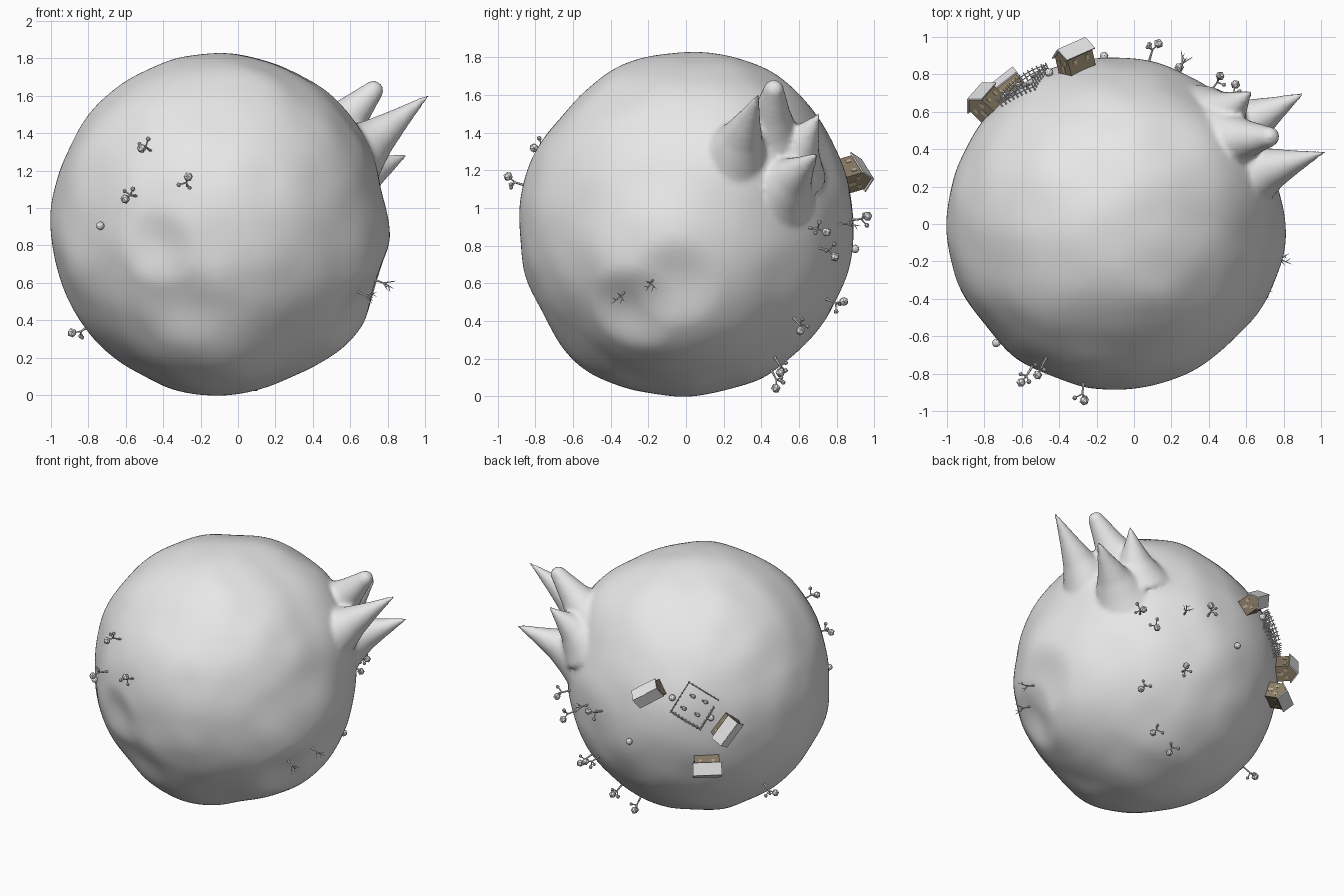
import bpy, bmesh, math, random
from mathutils import Vector, Matrix, noise

random.seed(4)
if "Cube" in bpy.data.objects:
    bpy.data.objects.remove(bpy.data.objects["Cube"])

CENTRE = Vector((-0.11, 0, 0.915))


def material(name, colour):
    m = bpy.data.materials.new(name)
    m.use_nodes = True
    m.diffuse_color = (*colour, 1)
    m.node_tree.nodes["Principled BSDF"].inputs["Base Color"].default_value = (*colour, 1)
    return m


GREY = material("pale_grey", (0.8, 0.8, 0.8))
BROWN = material("wall_brown", (0.25, 0.2, 0.13))
TAN = material("window_tan", (0.45, 0.38, 0.26))

# Swells and dents of the ground: direction from the centre, height, angular width
SWELLS = [(Vector(d).normalized(), height, width) for d, height, width in (
    ((0.85, 0.5, 0.55), 0.05, 0.6), ((0.3, 0.45, 0.78), 0.03, 0.55),
    ((0.88, -0.15, -0.42), 0.055, 0.75), ((0.85, -0.33, -0.5), -0.06, 0.28),
    ((0.85, -0.05, -0.3), -0.04, 0.28), ((0, -0.5, -0.75), 0.035, 0.5),
    ((-0.3, -0.8, -0.12), -0.04, 0.25), ((-0.2, -0.72, -0.4), -0.025, 0.3),
    ((-0.7, -0.6, 0.1), -0.02, 0.4), ((0, -0.65, 0.6), -0.025, 0.5))]


def surface(d):
    """Ground point relative to the centre in direction d."""
    d = d.normalized()
    r = 0.89 + 0.012 * noise.noise(d * 3.5)
    for axis, height, width in SWELLS:
        r += height * max(0, 1 - (d.angle(axis) / width) ** 2) ** 2
    return Vector((d.x * r, d.y * r, d.z * r * 1.025))


def finish(name, bm, mats):
    me = bpy.data.meshes.new(name)
    bm.to_mesh(me)
    bm.free()
    ob = bpy.data.objects.new(name, me)
    bpy.context.collection.objects.link(ob)
    for m in mats:
        me.materials.append(m)
    return ob


def frame(d, axis=None):
    """Matrix standing on the ground at d, with local z outward and local x along axis."""
    z = Vector(d).normalized()
    x = Vector(axis) if axis else Vector((random.uniform(-1, 1), random.uniform(-1, 1), random.uniform(-1, 1)))
    x = (x - z * x.dot(z)).normalized()
    rot = Matrix((x, z.cross(x), z)).transposed().to_4x4()
    return Matrix.Translation(CENTRE + surface(z)) @ rot


def box(bm, size, at, mat=0):
    m = Matrix.Translation(at) @ Matrix.Diagonal((*size, 1))
    for v in bmesh.ops.create_cube(bm, size=1, matrix=m)["verts"]:
        for f in v.link_faces:
            f.material_index = mat


def stick(bm, a, b, r1, r2):
    a, b = Vector(a), Vector(b)
    rot = (b - a).to_track_quat("Z", "Y").to_matrix().to_4x4()
    bmesh.ops.create_cone(bm, cap_ends=True, segments=6, radius1=r1, radius2=r2,
                          depth=(b - a).length, matrix=Matrix.Translation((a + b) / 2) @ rot)


def ball(bm, at, r, stretch=(1, 1, 1), detail=1):
    bmesh.ops.create_icosphere(bm, subdivisions=detail, radius=r,
                               matrix=Matrix.Translation(at) @ Matrix.Diagonal((*stretch, 1)))


def spire(bm, base, tip, profile):
    """Flared horn along base-tip; profile lists (fraction, radius)."""
    base, tip = Vector(base), Vector(tip)
    rot = (tip - base).to_track_quat("Z", "Y").to_matrix()
    rings = []
    for t, r in profile:
        at = base.lerp(tip, t)
        rings.append([bm.verts.new(at + rot @ Vector((r * math.cos(a), r * math.sin(a), 0)))
                      for a in (math.tau * k / 24 for k in range(24))])
    for low, high in zip(rings, rings[1:]):
        for k in range(24):
            n = (k + 1) % 24
            bm.faces.new((low[k], low[n], high[n], high[k]))
    bm.faces.new(rings[0][::-1])
    bm.faces.new(rings[-1])


# Planet with its cluster of peaks, blended into one skin
bm = bmesh.new()
bmesh.ops.create_icosphere(bm, subdivisions=6, radius=1)
for v in bm.verts:
    v.co = surface(v.co) + CENTRE
SHARP = [(0, 0.23), (0.2, 0.165), (0.4, 0.11), (0.65, 0.063), (0.85, 0.03), (1, 0.008)]
BLUNT = [(0, 0.2), (0.25, 0.14), (0.5, 0.1), (0.8, 0.065), (0.94, 0.05), (1, 0.025)]
spire(bm, (0.56, 0.24, 1.23), (1.02, 0.385, 1.605), SHARP)
spire(bm, (0.46, 0.44, 1.35), (0.76, 0.47, 1.665), BLUNT)
spire(bm, (0.5, 0.48, 1.08), (0.91, 0.7, 1.29), SHARP)
spire(bm, (0.42, 0.54, 1.23), (0.63, 0.71, 1.5), SHARP)
planet = finish("planet", bm, [GREY])
remesh = planet.modifiers.new("skin", "REMESH")
remesh.mode = "VOXEL"
remesh.voxel_size = 0.016
remesh.use_smooth_shade = True
blend = planet.modifiers.new("blend", "SMOOTH")
blend.factor = 0.5
blend.iterations = 6


# Trees with round crowns on forked branches
def tree(d, name):
    bm = bmesh.new()
    fork = (0.008, 0, 0.06)
    stick(bm, (0, 0, -0.02), fork, 0.008, 0.005)
    for tip, r in (((0.036, 0.005, 0.1), 0.026), ((-0.03, 0.012, 0.085), 0.014), ((0.002, -0.037, 0.07), 0.012)):
        stick(bm, fork, tip, 0.005, 0.003)
        ball(bm, tip, r)
    bm.transform(frame(d))
    finish(name, bm, [GREY])


TREES = [(-0.4, -0.8, 0.43), (-0.5, -0.88, 0.17), (-0.18, -0.95, 0.22),
         (0.64, 0.69, -0.02), (0.55, 0.75, -0.13), (0.2, 0.92, 0.02), (0.51, 0.6, -0.51),
         (0.32, 0.78, -0.41), (0.32, 0.5, -0.73), (0.17, 0.47, -0.78), (-0.77, 0.24, -0.6)]
for i, d in enumerate(TREES):
    tree(d, f"tree_{i + 1}")


# Bare trees
def bare_tree(d, name):
    bm = bmesh.new()
    stick(bm, (0, 0, -0.03), (0, 0, 0.055), 0.008, 0.005)
    for tip in ((0.04, 0.01, 0.1), (-0.03, 0.02, 0.11), (0, -0.035, 0.085)):
        stick(bm, (0, 0, 0.05), tip, 0.005, 0.001)
        mid = Vector((0, 0, 0.05)).lerp(Vector(tip), 0.5)
        stick(bm, mid, mid + Vector((tip[1], -tip[0], 0.03)) * 0.7, 0.003, 0.001)
    bm.transform(frame(d))
    finish(name, bm, [GREY])


for i, d in enumerate([(0.95, -0.2, -0.33), (0.87, -0.38, -0.41), (0.37, 0.86, 0)]):
    bare_tree(d, f"bare_tree_{i + 1}")

# Round bushes
for i, d in enumerate([(-0.64, -0.65, -0.01), (-0.05, 0.9, -0.13), (-0.34, 0.8, 0.23), (-0.57, 0.68, 0.1)]):
    bm = bmesh.new()
    ball(bm, (0, 0, 0.015), 0.023, detail=2)
    bm.transform(frame(d))
    finish(f"bush_{i + 1}", bm, [GREY])


# Gabled houses
def house(d, axis, name):
    L, W, H, RISE = 0.17, 0.11, 0.09, 0.045
    bm = bmesh.new()
    # Walls as a pentagonal prism
    profile = [(-W / 2, -0.03), (W / 2, -0.03), (W / 2, H), (0, H + RISE), (-W / 2, H)]
    face = bm.faces.new([bm.verts.new((-L / 2, y, z)) for y, z in profile])
    ext = bmesh.ops.extrude_face_region(bm, geom=[face])["geom"]
    bmesh.ops.translate(bm, vec=(L, 0, 0), verts=[g for g in ext if isinstance(g, bmesh.types.BMVert)])
    bmesh.ops.recalc_face_normals(bm, faces=bm.faces)
    # Windows and doors
    for s in (-1, 1):
        for x in (-0.042, 0.042):
            box(bm, (0.022, 0.005, 0.026), (x, s * W / 2, 0.055), 2)
        for y in (-0.027, 0.027):
            box(bm, (0.005, 0.018, 0.024), (s * L / 2, y, 0.06), 2)
        box(bm, (0.005, 0.02, 0.04), (s * L / 2, 0, 0.022), 2)
    # Roof slabs
    slope = math.atan2(RISE, W / 2)
    for s in (-1, 1):
        before = set(bm.verts)
        box(bm, (L + 0.025, 0.086, 0.008), (0, s * 0.041, 0), 1)
        new = [v for v in bm.verts if v not in before]
        bmesh.ops.rotate(bm, verts=new, matrix=Matrix.Rotation(-s * slope, 3, "X"))
        bmesh.ops.translate(bm, verts=new, vec=(0, 0, H + RISE + 0.004))
    bm.transform(frame(d, axis))
    finish(name, bm, [BROWN, GREY, TAN])


house((-0.21, 0.9, 0.265), (-0.71, -0.32, 0.5), "upper_house")
house((-0.67, 0.64, 0.03), (0.22, 0.59, -0.77), "side_house")
house((-0.555, 0.705, -0.245), (-0.82, -0.57, 0), "lower_house")

# Fenced yard that follows the ground
yard = frame((-0.48, 0.74, 0.18), (-0.82, -0.3, -0.48))
HALF, STEPS = 0.115, 8


def on_ground(x, y, h):
    d = (yard @ Vector((x, y, 0)) - CENTRE).normalized()
    return CENTRE + surface(d) + d * h


corners = [(-HALF, -HALF), (HALF, -HALF), (HALF, HALF), (-HALF, HALF)]
bm = bmesh.new()
for k in range(4):
    (ax, ay), (bx, by) = corners[k], corners[(k + 1) % 4]
    spots = [(ax + (bx - ax) * i / STEPS, ay + (by - ay) * i / STEPS) for i in range(STEPS + 1)]
    if k == 1:
        spots = spots[:-2]  # gate opening
    for i, (x, y) in enumerate(spots):
        stick(bm, on_ground(x, y, -0.01), on_ground(x, y, 0.05), 0.005, 0.004)
        if i:
            for h in (0.02, 0.038):
                stick(bm, on_ground(*spots[i - 1], h), on_ground(x, y, h), 0.003, 0.003)
finish("yard_fence", bm, [GREY])

# Small animals in the yard
bm = bmesh.new()
for x, y in ((-0.05, -0.05), (0.05, -0.04), (-0.04, 0.05), (0.05, 0.06)):
    p = on_ground(x, y, 0.02)
    ball(bm, p, 0.013, (1.5, 1, 1.2))
    ball(bm, p + Vector((0.018, 0.006, 0.008)), 0.008)
    stick(bm, on_ground(x, y, -0.01), p, 0.004, 0.004)
finish("yard_animals", bm, [GREY])
